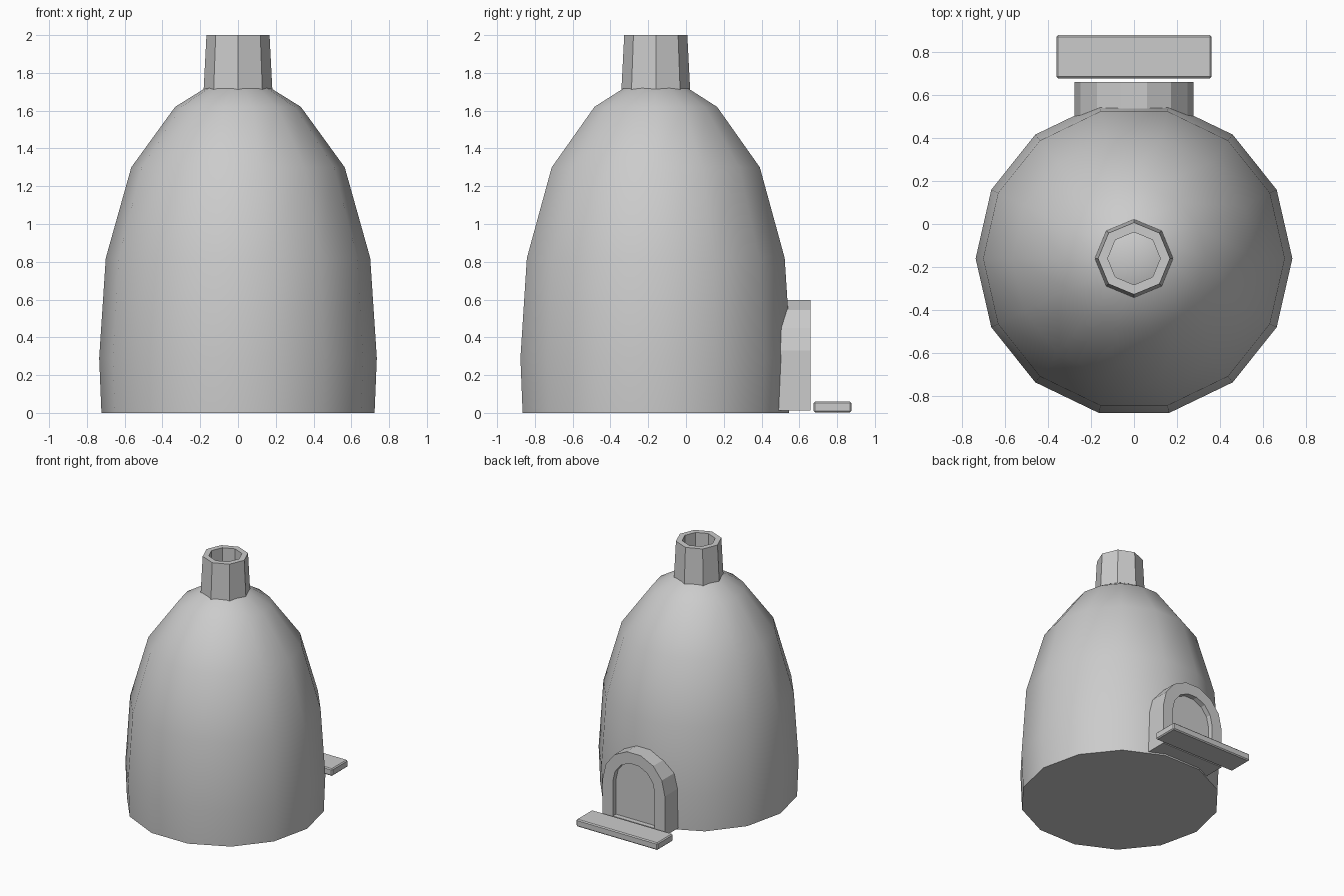
import bpy
import bmesh
import math

cube = bpy.data.objects.get("Cube")
if cube:
    bpy.data.objects.remove(cube, do_unlink=True)

clay = bpy.data.materials.new("clay_grey")
clay.use_nodes = True
GREY = (0.6, 0.6, 0.6, 1)
clay.diffuse_color = GREY
clay.node_tree.nodes["Principled BSDF"].inputs["Base Color"].default_value = GREY

CENTRE_Y = -0.16


def finish(name, bm, smooth=False):
    bmesh.ops.remove_doubles(bm, verts=bm.verts, dist=0.0005)
    bmesh.ops.recalc_face_normals(bm, faces=bm.faces)
    mesh = bpy.data.meshes.new(name)
    bm.to_mesh(mesh)
    bm.free()
    mesh.materials.append(clay)
    if smooth:
        mesh.shade_smooth()
        mesh.set_sharp_from_angle(angle=math.radians(45))
    obj = bpy.data.objects.new(name, mesh)
    bpy.context.collection.objects.link(obj)
    return obj


def loft(name, loops, cap_start=False, cap_end=False, closed=False, smooth=False):
    """Skin a series of point loops that all have the same length."""
    bm = bmesh.new()
    rings = [[bm.verts.new(p) for p in loop] for loop in loops]
    pairs = list(zip(rings, rings[1:]))
    if closed:
        pairs.append((rings[-1], rings[0]))
    n = len(rings[0])
    for a, b in pairs:
        for i in range(n):
            j = (i + 1) % n
            bm.faces.new((a[i], a[j], b[j], b[i]))
    if cap_start:
        bm.faces.new(rings[0])
    if cap_end:
        bm.faces.new(rings[-1])
    return finish(name, bm, smooth)


def ring(radius, z, sides):
    step = 2 * math.pi / sides
    return [(radius * math.cos(i * step), CENTRE_Y + radius * math.sin(i * step), z)
            for i in range(sides)]


def arch(radius, bottom, y, spring=0.33, segments=7):
    points = [(radius * math.cos(math.pi * i / segments), y,
               spring + radius * math.sin(math.pi * i / segments))
              for i in range(segments + 1)]
    return points + [(-radius, y, bottom), (radius, y, bottom)]


# Domed body, flat underneath
profile = [(0.723, 0), (0.735, 0.29), (0.70, 0.82), (0.565, 1.30),
           (0.333, 1.62), (0.18, 1.715), (0, 1.78)]
loft("domed_body", [ring(r, z, 14) for r, z in profile], cap_start=True, smooth=True)

# Hollow chimney
chimney = [(0.183, 1.69), (0.167, 2.0), (0.122, 2.0), (0.122, 1.69)]
loft("chimney", [ring(r, z, 8) for r, z in chimney], closed=True)

# Arched doorway with a recessed door panel at the back
loft("arched_doorway",
     [arch(0.275, 0.012, 0.42), arch(0.275, 0.012, 0.66),
      arch(0.185, 0.05, 0.66), arch(0.185, 0.05, 0.62)],
     cap_start=True, cap_end=True)

# Doorstep plank with softened edges
bm = bmesh.new()
bmesh.ops.create_cube(bm, size=1)
for v in bm.verts:
    v.co = (v.co.x * 0.72, 0.776 + v.co.y * 0.2, 0.031 + v.co.z * 0.058)
bmesh.ops.bevel(bm, geom=bm.edges[:], offset=0.008, segments=1, affect='EDGES')
finish("doorstep", bm)
